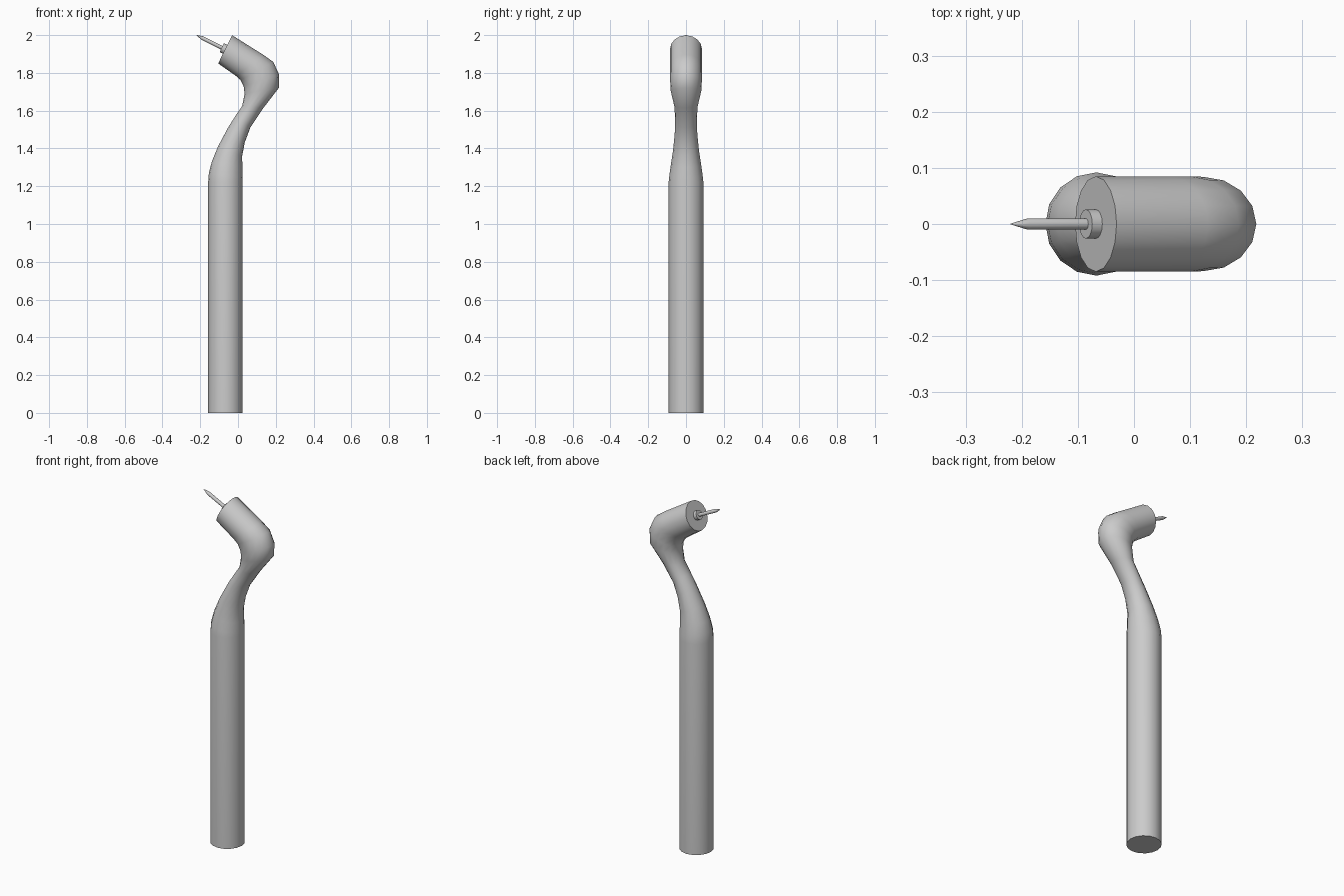
import bpy, bmesh
from math import cos, sin, tau, radians
from mathutils import Vector

if "Cube" in bpy.data.objects:
    bpy.data.objects.remove(bpy.data.objects["Cube"])


def loft(name, rings, sides):
    """Skin elliptical rings: (left x, left z, right x, right z, half width in y)."""
    bm = bmesh.new()
    loops = []
    for lx, lz, rx, rz, w in rings:
        c = Vector(((lx + rx) / 2, 0, (lz + rz) / 2))
        u = Vector((rx, 0, rz)) - c
        loops.append([bm.verts.new(c + u * cos(tau * i / sides) + Vector((0, w * sin(tau * i / sides), 0)))
                      for i in range(sides)])
    for a, b in zip(loops, loops[1:]):
        for i in range(sides):
            j = (i + 1) % sides
            bm.faces.new((a[i], a[j], b[j], b[i]))
    bm.faces.new(loops[0][::-1])
    bm.faces.new(loops[-1])
    bmesh.ops.recalc_face_normals(bm, faces=bm.faces)
    me = bpy.data.meshes.new(name)
    bm.to_mesh(me)
    bm.free()
    ob = bpy.data.objects.new(name, me)
    bpy.context.collection.objects.link(ob)
    bpy.ops.object.select_all(action='DESELECT')
    ob.select_set(True)
    bpy.context.view_layer.objects.active = ob
    bpy.ops.object.shade_smooth_by_angle(angle=radians(40))
    return ob


# Handle, narrow neck and angled head in one skin
loft("handle_and_head", [
    (-0.158, 0.000, 0.024, 0.000, 0.092),
    (-0.158, 1.220, 0.024, 1.220, 0.092),
    (-0.154, 1.272, 0.024, 1.245, 0.088),
    (-0.138, 1.332, 0.023, 1.300, 0.080),
    (-0.105, 1.412, 0.022, 1.360, 0.069),
    (-0.050, 1.515, 0.036, 1.432, 0.060),
    (-0.015, 1.570, 0.065, 1.510, 0.057),
    (0.022, 1.625, 0.135, 1.615, 0.061),
    (0.035, 1.690, 0.216, 1.720, 0.081),
    (0.030, 1.730, 0.218, 1.790, 0.084),
    (0.014, 1.762, 0.187, 1.858, 0.085),
    (-0.008, 1.782, 0.132, 1.897, 0.085),
    (-0.105, 1.850, -0.031, 1.999, 0.085),
], 16)


# Collar and needle share the axis of the head's end face
base = Vector((-0.068, 0, 1.9245))
axis = (Vector((-0.22, 0, 2.0)) - base).normalized()
side = Vector((axis.z, 0, -axis.x))


def turned(name, profile, sides):
    """Round part along the head axis from (distance, radius) pairs."""
    rings = []
    for d, r in profile:
        l, h = base + axis * d - side * r, base + axis * d + side * r
        rings.append((l.x, l.z, h.x, h.z, r))
    return loft(name, rings, sides)


turned("collar", [(-0.01, 0.026), (0.02, 0.026)], 16)
turned("needle", [(0.0, 0.010), (0.136, 0.010), (0.17, 0.0006)], 12)
